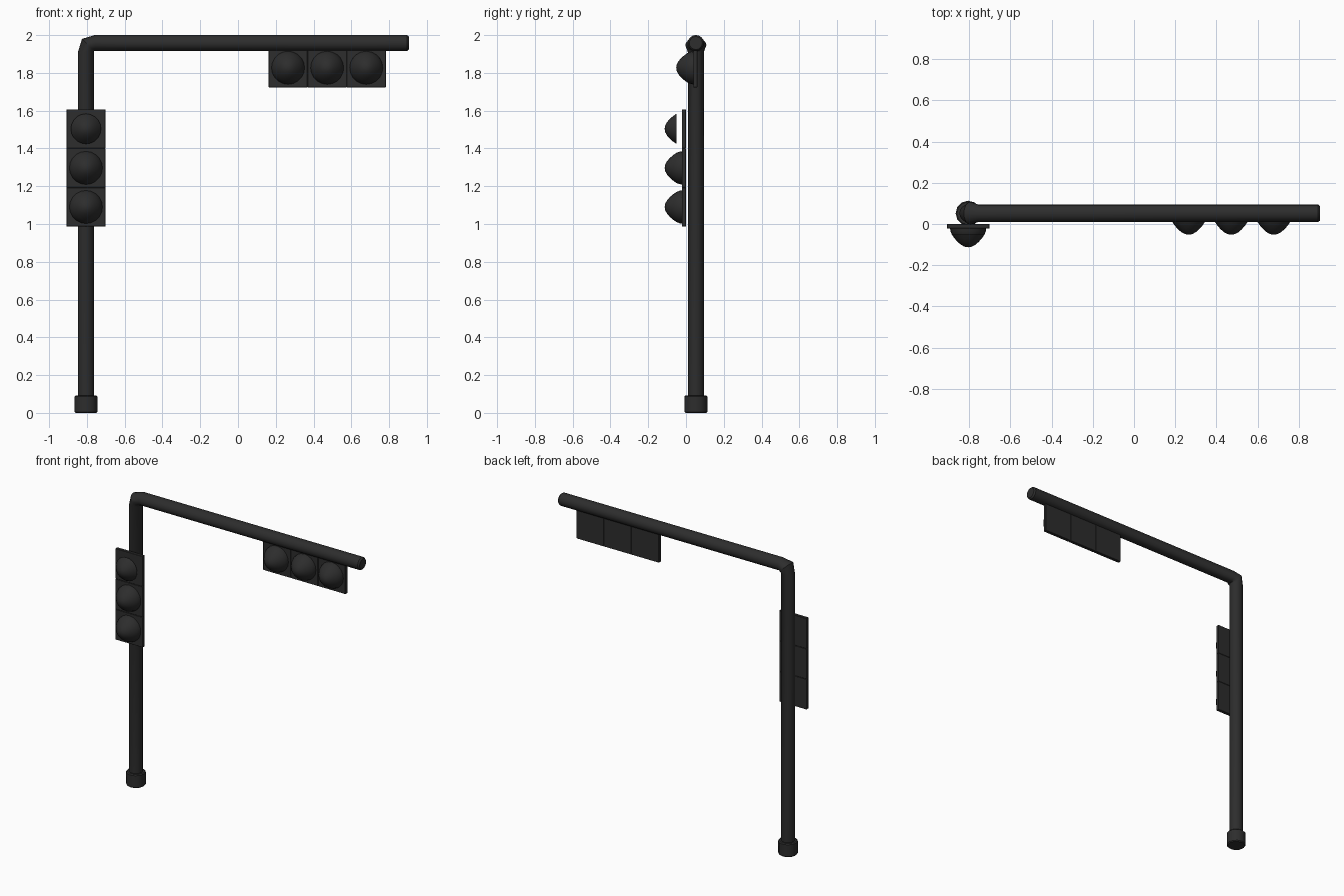
import bpy, bmesh, math
from mathutils import Vector

if "Cube" in bpy.data.objects:
    bpy.data.objects.remove(bpy.data.objects["Cube"])

black = bpy.data.materials.new("matte_black")
black.diffuse_color = (0.026, 0.026, 0.026, 1)
black.use_nodes = True
black.node_tree.nodes["Principled BSDF"].inputs["Base Color"].default_value = black.diffuse_color


def finish(name, bm):
    bmesh.ops.recalc_face_normals(bm, faces=bm.faces[:])
    me = bpy.data.meshes.new(name)
    bm.to_mesh(me)
    bm.free()
    ob = bpy.data.objects.new(name, me)
    bpy.context.collection.objects.link(ob)
    me.materials.append(black)
    bpy.ops.object.select_all(action='DESELECT')
    ob.select_set(True)
    bpy.context.view_layer.objects.active = ob
    bpy.ops.object.shade_smooth_by_angle(angle=math.radians(35))
    return ob


def loft(name, rings, sides, caps=(True, True)):
    """Skin rings of (centre, axis u, axis v); a zero axis gives a tip."""
    bm = bmesh.new()
    loops = []
    for c, u, v in rings:
        c, u, v = Vector(c), Vector(u), Vector(v)
        loops.append([bm.verts.new(c + u * math.cos(2 * math.pi * i / sides)
                                   + v * math.sin(2 * math.pi * i / sides))
                      for i in range(sides)])
    for a, b in zip(loops, loops[1:]):
        for i in range(sides):
            j = (i + 1) % sides
            bm.faces.new((a[i], a[j], b[j], b[i]))
    if caps[0]:
        bm.faces.new(loops[0])
    if caps[1]:
        bm.faces.new(loops[-1])
    bmesh.ops.remove_doubles(bm, verts=bm.verts[:], dist=1e-5)
    return finish(name, bm)


PX, PY, R, ARM_Z = -0.805, 0.052, 0.0425, 1.958


def flat(z, r):      # ring round the upright
    return (PX, PY, z), (r, 0, 0), (0, r, 0)


def upright(x, r):   # ring round the arm
    return (x, PY, ARM_Z), (0, 0, -r), (0, r, 0)


# Pole, elbow and arm as one bent tube
elbow = ((-0.794, PY, 1.948), (0.032, 0, -0.032), (0, 0.056, 0))
bent = [flat(0.08, R), flat(1.91, R), elbow]
bent += [((-0.757, PY, ARM_Z), (0, 0, -R), (0, R, 0)),
         upright(0.894, R), upright(0.904, R - 0.008)]
loft("pole_and_arm", bent, 16)

# Foot collar
loft("pole_base", [flat(0, 0.055), flat(0.006, 0.061),
                   flat(0.086, 0.061), flat(0.092, 0.055)], 12)


def housing(name, x, y, z):
    """One square signal plate, its front face 0.022 ahead of y."""
    bm = bmesh.new()
    bmesh.ops.create_cube(bm, size=1)
    for v in bm.verts:
        v.co = (x + v.co.x * 0.207, y - 0.011 + v.co.y * 0.022, z + v.co.z * 0.207)
    bmesh.ops.bevel(bm, geom=bm.edges[:], offset=0.002, segments=1, affect='EDGES')
    finish(name, bm)


# Lens profile: radius, distance in front of the plate's back
PROFILE = [(0.088, 0.020), (0.086, 0.034), (0.080, 0.050), (0.067, 0.069),
           (0.052, 0.086), (0.036, 0.100), (0.018, 0.110), (0, 0.113)]


def lens(name, x, y, z, start=0):
    loft(name, [((x, y - d, z), (r, 0, 0), (0, 0, r)) for r, d in PROFILE[start:]],
         20, (True, False))


# Upright signal on the pole; its top lens stands clear of the plate
for i in range(3):
    z = 1.09 + i * 0.207
    housing(f"pole_signal_plate_{i}", PX, 0, z)
    lens(f"pole_signal_lens_{i}", PX, 0, z, 2 if i == 2 else 0)

# Sideways signal hanging from the arm
for i in range(3):
    x = 0.265 + i * 0.207
    housing(f"arm_signal_plate_{i}", x, 0.061, 1.827)
    lens(f"arm_signal_lens_{i}", x, 0.061, 1.827)
